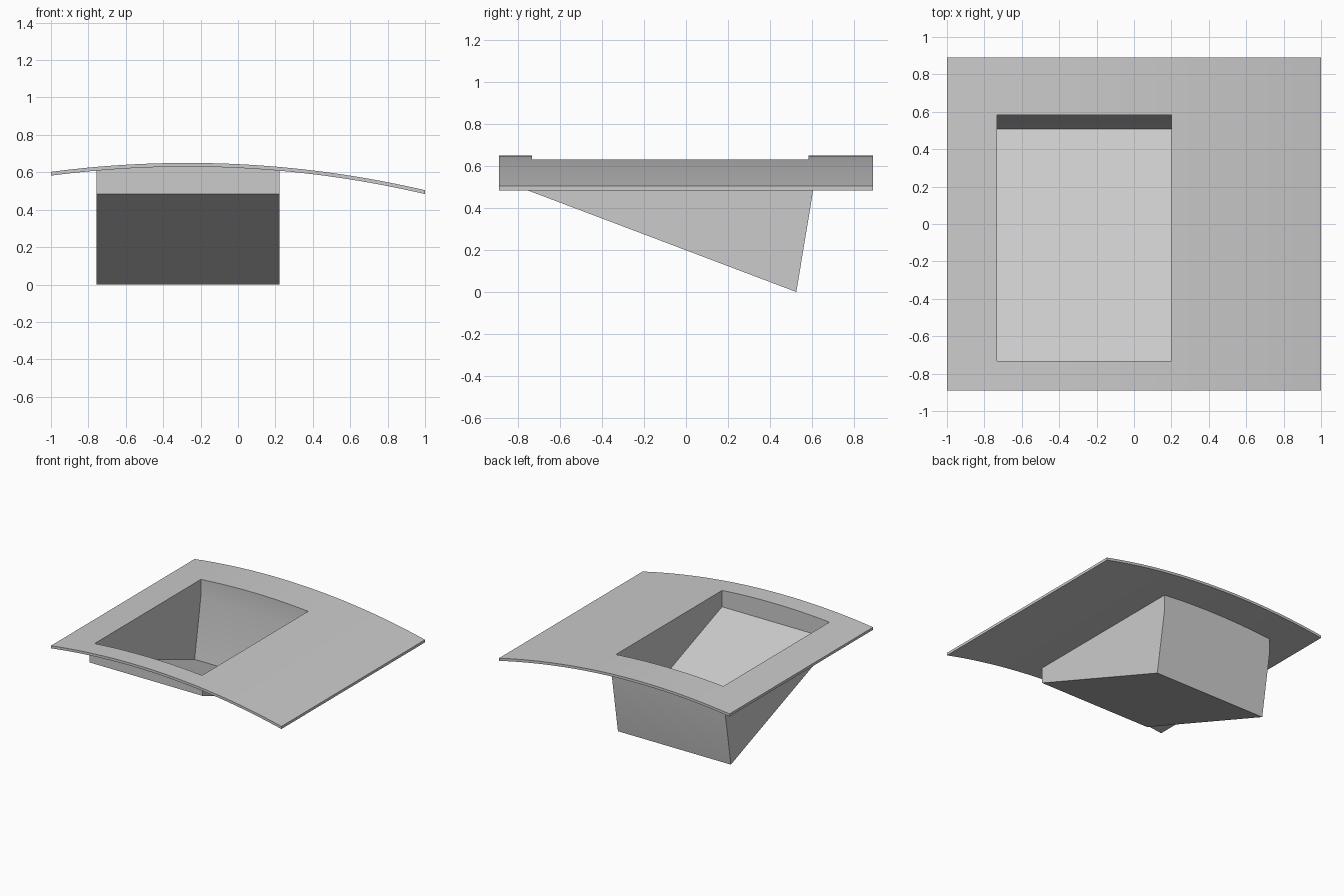
import bpy
import bmesh
import math

cube = bpy.data.objects.get("Cube")
if cube:
    bpy.data.objects.remove(cube, do_unlink=True)

grey = bpy.data.materials.new("plain_grey")
grey.use_nodes = True
colour = (0.6, 0.6, 0.6, 1)
grey.diffuse_color = colour
grey.node_tree.nodes["Principled BSDF"].inputs["Base Color"].default_value = colour

CREST_X, CREST_Z, RADIUS = -0.27, 0.65, 5.6
DEPTH = 0.89
THICK = 0.02


def prism(name, profile, axis, start, end):
    """Extrude a closed profile along x (y, z points) or y (x, z points)."""
    bm = bmesh.new()
    place = {"x": lambda p: (start, p[0], p[1]), "y": lambda p: (p[0], start, p[1])}[axis]
    face = bm.faces.new([bm.verts.new(place(p)) for p in profile])
    extruded = bmesh.ops.extrude_face_region(bm, geom=[face])["geom"]
    moved = [v for v in extruded if isinstance(v, bmesh.types.BMVert)]
    length = end - start
    bmesh.ops.translate(bm, verts=moved, vec=(length, 0, 0) if axis == "x" else (0, length, 0))
    bmesh.ops.recalc_face_normals(bm, faces=bm.faces)
    mesh = bpy.data.meshes.new(name)
    bm.to_mesh(mesh)
    bm.free()
    mesh.materials.append(grey)
    obj = bpy.data.objects.new(name, mesh)
    bpy.context.collection.objects.link(obj)
    return obj


def arc(offset, steps=40):
    """Points of the panel's curve from left to right, lowered by offset."""
    r = RADIUS - offset
    points = []
    for i in range(steps + 1):
        x = -1 + 2 * i / steps
        z = CREST_Z - RADIUS + math.sqrt(r * r - (x - CREST_X) ** 2)
        points.append((x, z))
    return points


def combine(target, other, operation):
    """Apply a boolean and discard its helper."""
    mod = target.modifiers.new(operation.lower(), "BOOLEAN")
    mod.operation = operation
    mod.solver = "EXACT"
    mod.object = other
    bpy.context.view_layer.objects.active = target
    bpy.ops.object.modifier_apply(modifier=mod.name)
    bpy.data.objects.remove(other, do_unlink=True)


# Curved sheet
panel = prism("recessed_panel", arc(0) + arc(THICK)[::-1], "y", -DEPTH, DEPTH)

# Wedge-shaped pocket, trimmed to finish inside the sheet
pocket = prism("pocket", [(-0.757, 0.9), (-0.757, 0.485), (0.525, 0.0),
                          (0.606, 0.49), (0.606, 0.9)], "x", -0.757, 0.223)
below = prism("trim_helper", arc(THICK / 2) + [(1, -1), (-1, -1)], "y", -1, 1)
combine(pocket, below, "INTERSECT")
combine(panel, pocket, "UNION")

# Hollow out the pocket and open the sheet above it
hollow = prism("hollow_helper", [(-0.732, 0.9), (-0.732, 0.502), (0.508, 0.033),
                                 (0.584, 0.49), (0.584, 0.9)], "x", -0.732, 0.2)
combine(panel, hollow, "DIFFERENCE")

# Smooth curve with crisp edges
bpy.ops.object.select_all(action="DESELECT")
panel.select_set(True)
bpy.context.view_layer.objects.active = panel
bpy.ops.object.shade_smooth_by_angle(angle=math.radians(20))
